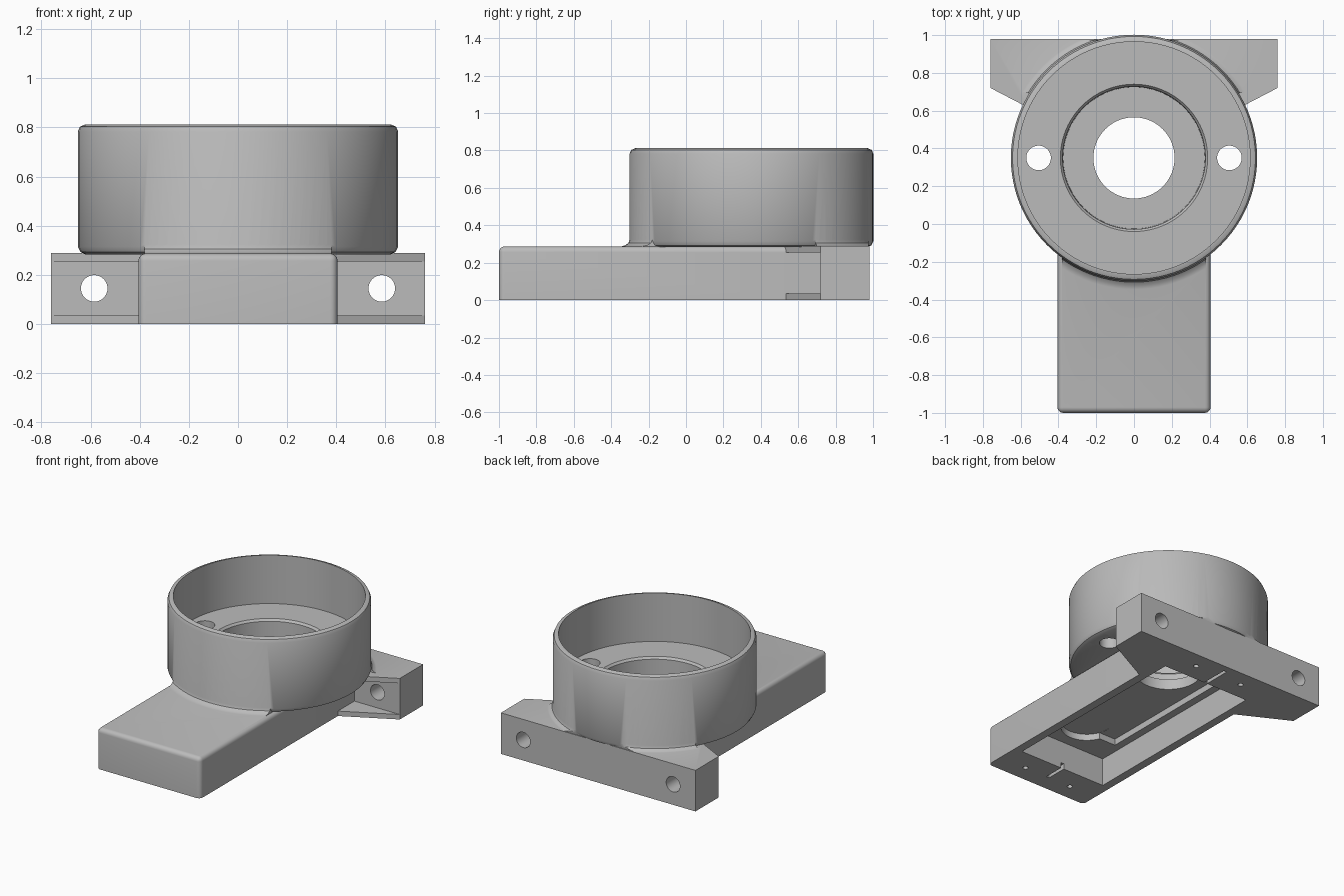
import bpy, bmesh, math
from mathutils import Matrix

old = bpy.data.objects.get("Cube")
if old:
    bpy.data.objects.remove(old, do_unlink=True)

CUP_Y = 0.35

grey = bpy.data.materials.new("plain_grey")
grey.use_nodes = True
colour = (0.5, 0.5, 0.5, 1)
grey.diffuse_color = colour
grey.node_tree.nodes["Principled BSDF"].inputs["Base Color"].default_value = colour


def make(name, bm):
    bmesh.ops.recalc_face_normals(bm, faces=bm.faces)
    mesh = bpy.data.meshes.new(name)
    bm.to_mesh(mesh)
    bm.free()
    mesh.materials.append(grey)
    obj = bpy.data.objects.new(name, mesh)
    bpy.context.collection.objects.link(obj)
    return obj


def prism(name, outline, z0, z1):
    bm = bmesh.new()
    face = bm.faces.new([bm.verts.new((x, y, z0)) for x, y in outline])
    top = bmesh.ops.extrude_face_region(bm, geom=[face])["geom"]
    verts = [v for v in top if isinstance(v, bmesh.types.BMVert)]
    bmesh.ops.translate(bm, verts=verts, vec=(0, 0, z1 - z0))
    return make(name, bm)


def box(name, x0, x1, y0, y1, z0, z1):
    return prism(name, [(x0, y0), (x1, y0), (x1, y1), (x0, y1)], z0, z1)


def cylinder(name, x, y, r, z0, z1, sides=48):
    ring = [math.tau * i / sides for i in range(sides)]
    return prism(name, [(x + r * math.cos(a), y + r * math.sin(a)) for a in ring], z0, z1)


def lathe(name, profile, closed, steps=96):
    """Spin an (r, z) profile around the cup axis."""
    bm = bmesh.new()
    verts = [bm.verts.new((r, 0, z)) for r, z in profile]
    pairs = list(zip(verts, verts[1:]))
    if closed:
        pairs.append((verts[-1], verts[0]))
    edges = [bm.edges.new(p) for p in pairs]
    bmesh.ops.spin(bm, geom=verts + edges, axis=(0, 0, 1), cent=(0, 0, 0),
                   angle=math.tau, steps=steps, use_merge=True)
    bmesh.ops.remove_doubles(bm, verts=bm.verts, dist=0.0001)
    bmesh.ops.translate(bm, verts=bm.verts, vec=(0, CUP_Y, 0))
    return make(name, bm)


def combine(target, tool, operation):
    mod = target.modifiers.new(operation, "BOOLEAN")
    mod.operation, mod.solver, mod.object = operation, "EXACT", tool
    bpy.context.view_layer.objects.active = target
    bpy.ops.object.modifier_apply(modifier=mod.name)
    bpy.data.objects.remove(tool, do_unlink=True)


def mirrored(half):
    return half + [(-x, y) for x, y in reversed(half)]


# Long base with rounded top and front corners
housing = box("housing", -0.405, 0.405, -1, 0.9, 0, 0.287)
bm = bmesh.new()
bm.from_mesh(housing.data)
rounded = []
for e in bm.edges:
    a, b = (v.co for v in e.verts)
    on_top = min(a.z, b.z) > 0.2
    at_front = max(a.y, b.y) < -0.9
    if (on_top and min(a.y, b.y) < 0.8) or (at_front and abs(a.z - b.z) > 0.1):
        rounded.append(e)
bmesh.ops.bevel(bm, geom=rounded, offset=0.03, segments=5, profile=0.5, affect="EDGES")
bm.to_mesh(housing.data)
bm.free()

# Mounting flange with hollowed gussets and bolt holes
flange = prism("flange", mirrored([(0.395, 0.53), (0.76, 0.72), (0.76, 0.98)]), 0, 0.29)
for s in (-1, 1):
    x0, x1 = sorted((s * 0.405, s * 0.9))
    combine(flange, box("gusset_gap", x0, x1, 0.4, 0.72, 0.035, 0.255), "DIFFERENCE")
    bolt = cylinder("bolt_hole", 0, 0, 0.054, -0.4, 0.4)
    bolt.data.transform(Matrix.Translation((s * 0.585, 0.85, 0.145)) @ Matrix.Rotation(math.pi / 2, 4, "X"))
    combine(flange, bolt, "DIFFERENCE")

# Round cup with a stepped floor
cup = lathe("cup", [(0, 0.21), (0.36, 0.21), (0.36, 0.283), (0.62, 0.283), (0.641, 0.293),
                    (0.652, 0.315), (0.652, 0.782), (0.643, 0.803), (0.622, 0.812),
                    (0.615, 0.812), (0.615, 0.47), (0.39, 0.47), (0.378, 0.455),
                    (0.375, 0.32), (0, 0.32)], False)

# Fillet where the cup meets the base and flange
fillet = lathe("fillet", [(0.6, 0.27), (0.7, 0.27), (0.7, 0.286), (0.675, 0.293),
                          (0.658, 0.306), (0.65, 0.33), (0.6, 0.33)], True)
clip = prism("fillet_clip", mirrored([(0.38, -0.6), (0.38, 0.66), (0.7, 0.72), (0.7, 0.975)]), 0.2, 0.4)
combine(fillet, clip, "INTERSECT")

for part in (flange, cup, fillet):
    combine(housing, part, "UNION")

# Underside pocket, its deeper recess, and the openings
cutters = [
    box("pocket", -0.345, 0.345, -0.73, 0.73, -0.1, 0.2),
    box("pocket_recess", -0.29, 0.29, -0.54, 0.6, 0.15, 0.245),
    cylinder("round_recess", 0, -0.48, 0.17, 0.15, 0.246),
    cylinder("centre_hole", 0, CUP_Y, 0.215, 0.1, 0.6, 64),
    box("front_slot", -0.012, 0.012, -0.88, -0.7, -0.1, 0.04),
    box("back_slot", -0.012, 0.012, 0.7, 0.93, -0.1, 0.04),
]
for s in (-1, 1):
    cutters.append(cylinder("floor_screw_hole", s * 0.505, CUP_Y, 0.065, 0.1, 0.6))
    for y in (-0.88, 0.86):
        cutters.append(cylinder("cover_screw_hole", s * 0.19, y, 0.018, -0.1, 0.15, 20))
for cutter in cutters:
    combine(housing, cutter, "DIFFERENCE")

# Smooth curved surfaces, keep corners crisp
bpy.ops.object.select_all(action="DESELECT")
housing.select_set(True)
bpy.context.view_layer.objects.active = housing
bpy.ops.object.shade_smooth_by_angle(angle=math.radians(30))
